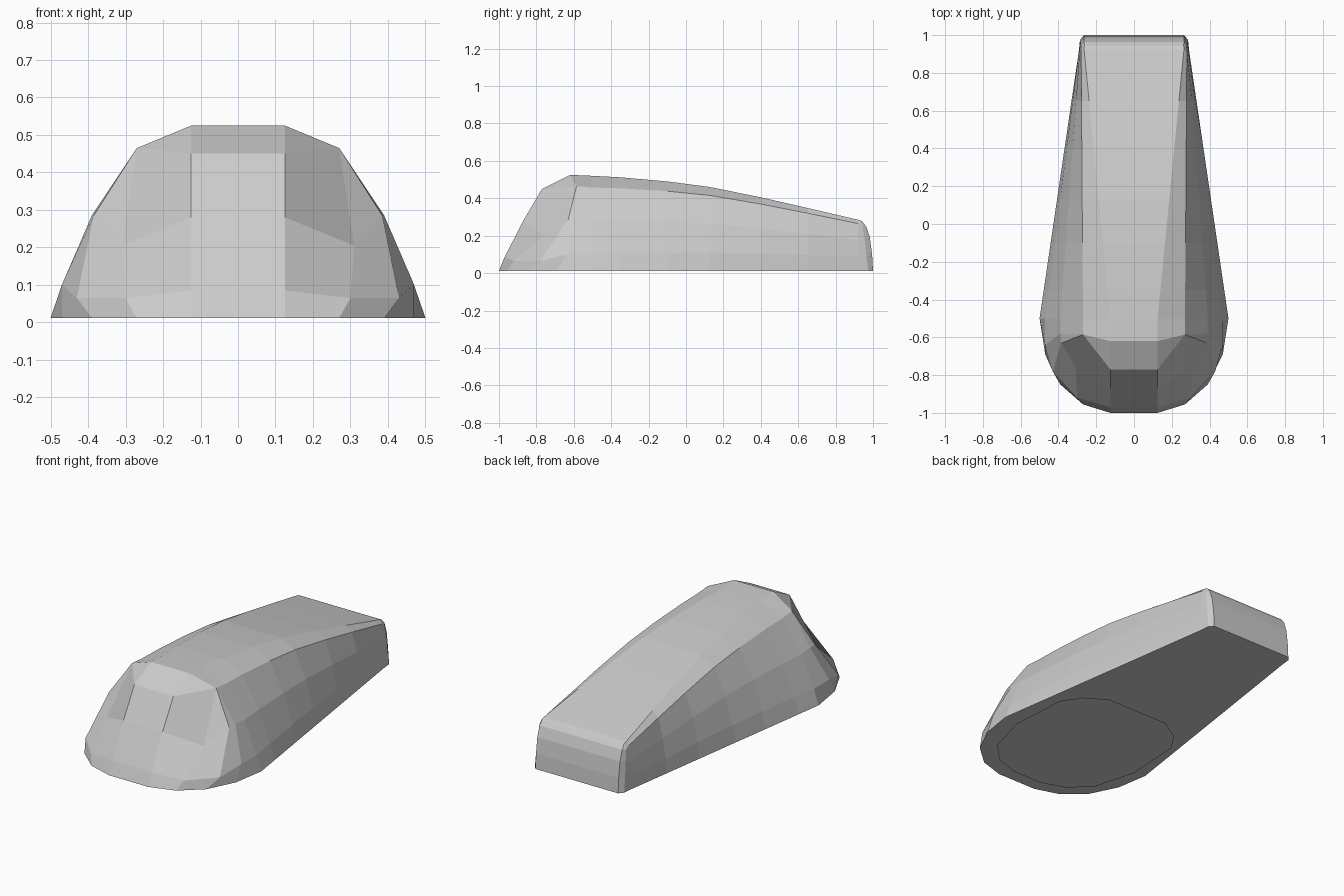
import bpy, bmesh

if "Cube" in bpy.data.objects:
    bpy.data.objects.remove(bpy.data.objects["Cube"], do_unlink=True)

BASE = 0.012
grey = bpy.data.materials.new("plain grey")
grey.use_nodes = True
grey.diffuse_color = (0.6, 0.6, 0.6, 1)
grey.node_tree.nodes["Principled BSDF"].inputs["Base Color"].default_value = (0.6, 0.6, 0.6, 1)


def finish(bm, name):
    mesh = bpy.data.meshes.new(name)
    bm.to_mesh(mesh)
    bm.free()
    mesh.materials.append(grey)
    obj = bpy.data.objects.new(name, mesh)
    bpy.context.collection.objects.link(obj)
    return obj


def mix(a, b, t):
    return a + (b - a) * t


def section(y, height):
    """Half cross-section: a domed middle that squares up towards the back."""
    t = (y + 0.5) / 1.43
    wide = (0.5, 0.47, 0.39, 0.27, 0.125)
    narrow = (0.29, 0.29, 0.287, 0.28, 0.265)
    dome = (0, 0.19, 0.54, 0.88, 1)
    box = (0, 0.3, 0.62, 0.93, 1)
    return [(mix(w, n, t), y, max(BASE, height * mix(d, b, t)))
            for w, n, d, b in zip(wide, narrow, dome, box)]


# Rounded nose, each column running from the base up to the roof edge
shoulder, roof = (0.27, -0.585, 0.465), (0.125, -0.62, 0.525)
columns = [
    [(0.125, -1, BASE), (0.125, -0.97, 0.085), (0.125, -0.87, 0.28), (0.125, -0.77, 0.45), roof],
    [(0.27, -0.955, BASE), (0.3, -0.92, 0.065), (0.31, -0.755, 0.205), shoulder, roof],
    [(0.39, -0.85, BASE), (0.43, -0.78, 0.065), (0.385, -0.63, 0.285), shoulder, roof],
    [(0.47, -0.69, BASE), (0.47, -0.64, 0.1), (0.39, -0.58, 0.285), shoulder, roof],
]
# Long tapering middle
for y, h in ((-0.5, 0.52), (-0.35, 0.512), (-0.1, 0.49), (0.13, 0.46),
             (0.4, 0.405), (0.65, 0.348), (0.92, 0.285)):
    columns.append(section(y, h))
# Rounded rear corners and rear wall
columns.append([(0.286, 0.975, BASE), (0.285, 0.965, 0.09), (0.282, 0.955, 0.18),
                (0.277, 0.945, 0.25), (0.265, 0.935, 0.28)])
columns.append([(0.265, 1, BASE), (0.265, 0.995, 0.1), (0.265, 0.983, 0.19),
                (0.265, 0.963, 0.25), (0.262, 0.942, 0.276)])

# Body shell: closed mirrored loops joined along the length
bm = bmesh.new()
loops = []
for col in columns:
    full = col + [(-x, y, z) for x, y, z in reversed(col)]
    loops.append([bm.verts.new(p) for p in full])
count = len(loops[0])
for a, b in zip(loops, loops[1:]):
    for i in range(count):
        k = (i + 1) % count
        bm.faces.new((a[i], a[k], b[k], b[i]))
for end in (loops[0], loops[-1]):
    for i in range(count // 2 - 1):
        bm.faces.new((end[i], end[i + 1], end[-2 - i], end[-1 - i]))
bmesh.ops.remove_doubles(bm, verts=bm.verts, dist=0.0005)
bmesh.ops.recalc_face_normals(bm, faces=bm.faces)
finish(bm, "body_shell")

# Thin oval base pad just under the body
half = [(0.1, -0.91), (0.24, -0.86), (0.35, -0.75), (0.42, -0.5),
        (0.4, -0.16), (0.33, -0.05), (0.2, 0.03)]
bm = bmesh.new()
outline = half + [(-x, y) for x, y in reversed(half)]
pad = bm.faces.new([bm.verts.new((x, y, 0)) for x, y in outline])
if pad.normal.z > 0:
    pad.normal_flip()
bm.normal_update()
if pad.normal.z > 0:
    pad.normal_flip()
finish(bm, "base_pad")
